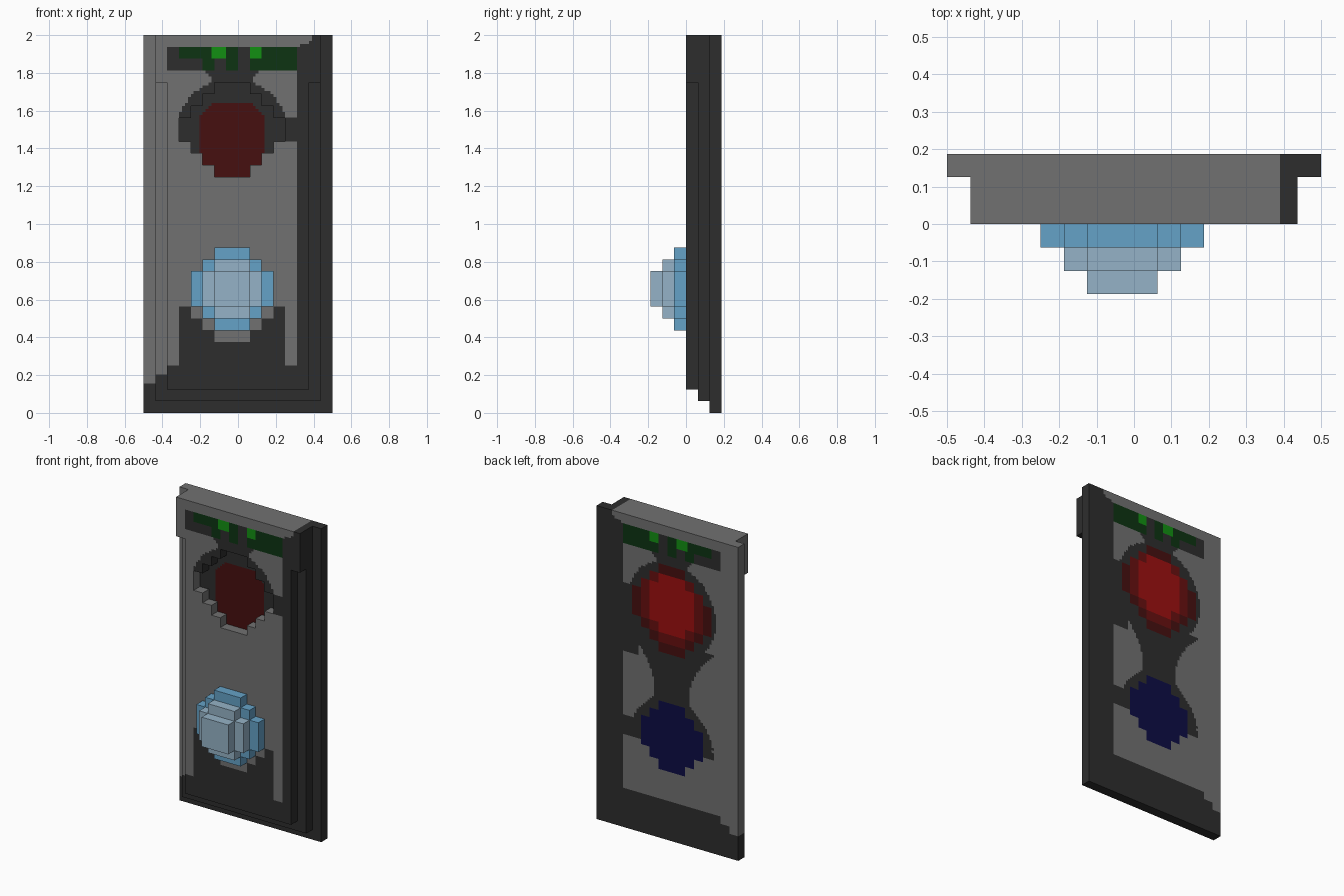
import bpy, bmesh, math

V = 1 / 16          # block size
C = V / 4           # paint cell size
MID = -V / 2        # centre line of the two lamps

old = bpy.data.objects.get("Cube")
if old:
    bpy.data.objects.remove(old)

COLOURS = {
    "casing grey": (0.165, 0.165, 0.165),
    "casing charcoal": (0.027, 0.027, 0.027),
    "pale blue": (0.30, 0.45, 0.57),
    "sky blue": (0.13, 0.36, 0.57),
    "dark red": (0.062, 0.005, 0.005),
    "deep red": (0.14, 0.005, 0.005),
    "bright red": (0.34, 0.005, 0.005),
    "navy": (0.004, 0.004, 0.06),
    "dark green": (0.004, 0.033, 0.006),
    "bright green": (0.006, 0.28, 0.006),
}
NAMES = list(COLOURS)
MATS = []
for name, rgb in COLOURS.items():
    m = bpy.data.materials.new(name)
    m.use_nodes = True
    m.diffuse_color = (*rgb, 1)
    m.node_tree.nodes["Principled BSDF"].inputs["Base Color"].default_value = (*rgb, 1)
    MATS.append(m)


def stepped(x, z, bottom, widths):
    """Inside a blocky disc given by its row widths, bottom row first."""
    i = math.floor((z - bottom) / V)
    return 0 <= i < len(widths) and abs(x - MID) < widths[i] * V / 2


DISC9 = (3, 5, 7, 9, 9, 9, 7, 5, 3)
DISC7 = (3, 5, 7, 7, 7, 5, 3)
DISC5 = (3, 5, 5, 5, 3)


def recess(x, z):
    return stepped(x, z, 1.25, (3, 5, 7, 9, 9, 7, 5, 3))


# Paint rules
def sign_strip(x, z):
    """Green strip along the top, shared by both faces."""
    if not (-0.375 < x < 0.3125 and 1.8125 < z < 1.9375):
        return None
    upper = z > 1.875
    if upper and (-0.14 < x < -0.0625 or 0.0625 < x < 0.125):
        return "bright green"
    if (upper and -0.3125 < x < -0.14) or -0.19 < x < -0.125 \
            or -0.0625 < x < 0 or x > 0.0625:
        return "dark green"
    return "casing charcoal"


def shaded_border(x, z):
    """Charcoal frame on the left and along the bottom."""
    if z > 1.9375:
        return x > 0.31 + min(0.075, (z - 1.9375) * 2.5)
    low = 0.16 if x < -0.4375 else 0.2 if x < -0.375 else 0.25
    return x > 0.3125 or z < low


def neck(x, z):
    return 1.7 < z < 1.82 and abs(x - MID) < 0.11 + max(0, z - 1.78)


def paint_front(x, z):
    dx = abs(x - MID)
    strip = sign_strip(x, z)
    if strip:
        return strip
    if recess(x, z):
        red = dx < 0.17 and z < 1.64 and dx + max(0, z - 1.5) < 0.24
        return "dark red" if red else "casing charcoal"
    halo = z > 1.5625 and math.hypot(dx, z - 1.47) < 0.3
    link = 0.2 < x < 0.32 and 1.44 < z < 1.57
    skirt = z < 0.5625 and dx < 0.281 and not stepped(x, z, 0.375, DISC9)
    if shaded_border(x, z) or halo or link or skirt or neck(x, z):
        return "casing charcoal"
    return "casing grey"


def paint_back(x, z):
    dx = abs(x - MID)
    strip = sign_strip(x, z)
    if strip:
        return strip
    if stepped(x, z, 1.3125, (3, 5, 5, 5, 5, 3)):
        return "bright red"
    if stepped(x, z, 1.25, (3, 5, 7, 7, 7, 7, 5)):
        return "deep red"
    if stepped(x, z, 1.1875, DISC9):
        return "dark red"
    if stepped(x, z, 0.4375, DISC7):
        return "navy"
    halo = math.hypot(dx, z - 1.47) < 0.31
    waist = 0.66 < z < 1.26 and dx < 0.125 + 2 * (z - 0.96) ** 2
    dome = z > 0.6 and math.hypot(dx, z - 0.62) < 0.29
    link = x > 0.2 and (1.12 < z < 1.57 or 0.6 < z < 0.72)
    if shaded_border(x, z) or halo or waist or dome or link or neck(x, z):
        return "casing charcoal"
    return "casing grey"


def make_slab(name, y0, y1, inside, covered, paint, cell, back=None):
    """Flat slab of cells: painted front, side walls and optional back."""
    bm = bmesh.new()
    h = cell / 2
    nx, nz = round(1 / cell), round(2 / cell)

    def quad(pts, colour):
        f = bm.faces.new([bm.verts.new(p) for p in pts])
        f.material_index = NAMES.index(colour)

    for i in range(nx):
        for k in range(nz):
            x, z = -0.5 + (i + 0.5) * cell, (k + 0.5) * cell
            if not inside(x, z):
                continue
            l, r, b, t = x - h, x + h, z - h, z + h
            colour = paint(x, z)
            if not covered(x, z):
                quad([(l, y0, b), (r, y0, b), (r, y0, t), (l, y0, t)], colour)
            if back:
                quad([(r, y1, b), (l, y1, b), (l, y1, t), (r, y1, t)], back(x, z))
            for sx, sz in ((1, 0), (-1, 0), (0, 1), (0, -1)):
                nxt, nzt = x + sx * cell, z + sz * cell
                if abs(nxt) < 0.5 and 0 < nzt < 2 and inside(nxt, nzt):
                    continue
                # wall across the open side of the cell
                ax, az = x + h * (sx - sz), z + h * (sz + sx)
                bx, bz = x + h * (sx + sz), z + h * (sz - sx)
                quad([(ax, y0, az), (bx, y0, bz), (bx, y1, bz), (ax, y1, az)], colour)
    bmesh.ops.remove_doubles(bm, verts=bm.verts, dist=1e-5)
    bmesh.ops.recalc_face_normals(bm, faces=bm.faces)
    # open-backed slabs: make sure the front looks forward
    bm.normal_update()
    front = [f for f in bm.faces if abs(f.normal.y) > 0.9 and f.calc_center_median().y < y0 + 1e-4]
    if front and front[0].normal.y > 0:
        bmesh.ops.reverse_faces(bm, faces=bm.faces)
    me = bpy.data.meshes.new(name)
    bm.to_mesh(me)
    bm.free()
    for m in MATS:
        me.materials.append(m)
    bpy.context.collection.objects.link(bpy.data.objects.new(name, me))


# Casing: three stacked layers with a blocky recess in the front one
def whole(x, z):
    return True


def middle(x, z):
    return abs(x) < 0.4375 and z > V


def face_plate(x, z):
    outline = (abs(x) < 0.375 and z > 2 * V) or (abs(x) < 0.4375 and z > 1.75)
    return outline and not recess(x, z)


def lamp(rows, bottom):
    return lambda x, z: stepped(x, z, bottom, rows)


def nothing(x, z):
    return False


lamp_layers = [lamp(DISC7, 0.4375), lamp(DISC5, 0.5), lamp((3, 3, 3), 0.5625), nothing]
make_slab("back_panel", 2 * V, 3 * V, whole, middle, paint_front, C, paint_back)
make_slab("middle_panel", V, 2 * V, middle, face_plate, paint_front, C)
make_slab("front_panel", 0, V, face_plate, lamp_layers[0], paint_front, C)

# Raised blue lamp: three shrinking blocky discs
for n, (part, colour) in enumerate((("lamp_base", "sky blue"),
                                    ("lamp_middle", "pale blue"),
                                    ("lamp_tip", "pale blue"))):
    make_slab(part, -(n + 1) * V, -n * V, lamp_layers[n], lamp_layers[n + 1],
              lambda x, z, c=colour: c, V)
